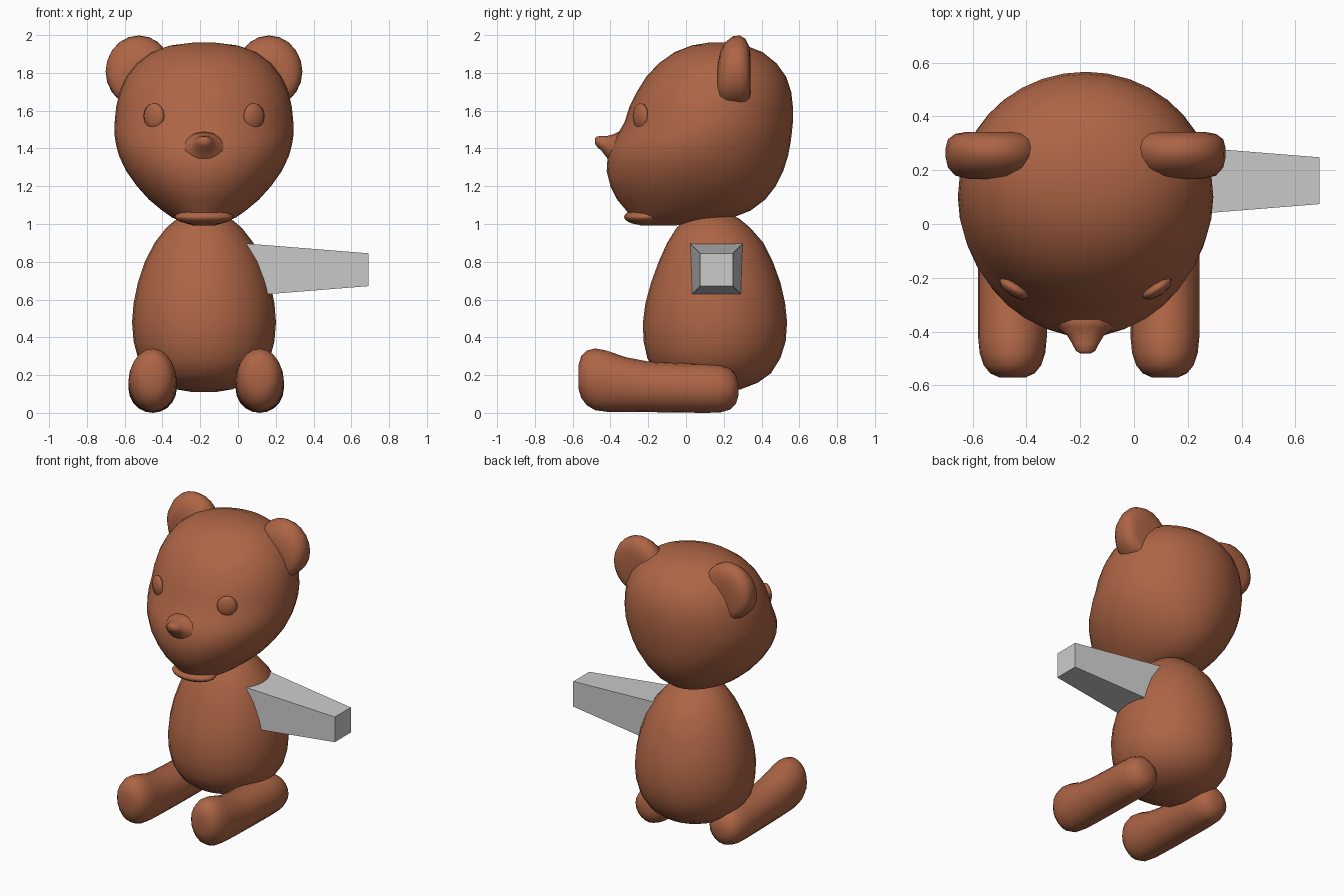
import bpy, bmesh, math
from mathutils import Vector

CX = -0.18  # symmetry axis of the bear
fur = bpy.data.materials.new("brown_fur")
fur.diffuse_color = (0.42, 0.13, 0.06, 1)


def finish(bm, name, smooth=True):
    bmesh.ops.recalc_face_normals(bm, faces=bm.faces)
    me = bpy.data.meshes.new(name)
    bm.to_mesh(me)
    bm.free()
    ob = bpy.data.objects.new(name, me)
    bpy.context.collection.objects.link(ob)
    if smooth:
        me.materials.append(fur)
        for p in me.polygons:
            p.use_smooth = True
    return ob


def loft(name, cx, rings, axis="Z", n=28):
    """Rings of (position on axis, low, high, half width), joined and capped."""
    bm = bmesh.new()
    loops = []
    for pos, lo, hi, hw in rings:
        loop = []
        for i in range(n):
            a = 2 * math.pi * i / n
            x = cx + hw * math.cos(a)
            v = (lo + hi) / 2 + (hi - lo) / 2 * math.sin(a)
            loop.append(bm.verts.new((x, v, pos) if axis == "Z" else (x, pos, v)))
        loops.append(loop)
    for a, b in zip(loops, loops[1:]):
        for i in range(n):
            j = (i + 1) % n
            bm.faces.new((a[i], a[j], b[j], b[i]))
    bm.faces.new(loops[0])
    bm.faces.new(loops[-1])
    return finish(bm, name)


def ellipsoid(name, loc, radii, turn=0, u=16, v=10):
    bm = bmesh.new()
    bmesh.ops.create_uvsphere(bm, u_segments=u, v_segments=v, radius=1)
    ob = finish(bm, name)
    ob.location, ob.scale, ob.rotation_euler = loc, radii, (0, 0, turn)
    return ob


# Egg-shaped body
loft("body", CX, [
    (0.11, 0.09, 0.21, 0.06), (0.125, 0.01, 0.29, 0.15), (0.16, -0.09, 0.38, 0.23),
    (0.21, -0.16, 0.45, 0.295), (0.29, -0.205, 0.50, 0.35), (0.38, -0.225, 0.528, 0.373),
    (0.48, -0.228, 0.535, 0.381), (0.58, -0.215, 0.525, 0.373), (0.69, -0.185, 0.50, 0.35),
    (0.80, -0.145, 0.46, 0.313), (0.90, -0.10, 0.41, 0.262), (0.98, -0.05, 0.34, 0.20),
    (1.03, 0.0, 0.28, 0.14), (1.06, 0.06, 0.22, 0.07)])

# Head, with flat chin and a brow that slopes to the muzzle
loft("head", CX, [
    (0.992, -0.24, -0.06, 0.06), (1.005, -0.28, 0.06, 0.10), (1.035, -0.295, 0.25, 0.17),
    (1.07, -0.315, 0.34, 0.22), (1.13, -0.365, 0.42, 0.292), (1.20, -0.40, 0.475, 0.355),
    (1.28, -0.42, 0.515, 0.412), (1.36, -0.415, 0.54, 0.45), (1.42, -0.395, 0.552, 0.466),
    (1.48, -0.36, 0.56, 0.475), (1.54, -0.325, 0.566, 0.473), (1.62, -0.30, 0.566, 0.465),
    (1.70, -0.26, 0.557, 0.447), (1.78, -0.21, 0.53, 0.41), (1.85, -0.145, 0.48, 0.355),
    (1.91, -0.06, 0.405, 0.275), (1.945, 0.03, 0.315, 0.18), (1.96, 0.12, 0.22, 0.06)], n=36)

# Pointed nose
loft("nose", CX, [
    (-0.482, 1.425, 1.455, 0.018), (-0.472, 1.41, 1.463, 0.036), (-0.445, 1.385, 1.467, 0.05),
    (-0.415, 1.345, 1.467, 0.068), (-0.385, 1.29, 1.475, 0.11), (-0.33, 1.25, 1.50, 0.15)],
    "Y", 16)

# Lower lip
ellipsoid("lower_lip", (CX, -0.22, 1.037), (0.155, 0.108, 0.043))

# Eyes and ears
for side, s in (("left", -1), ("right", 1)):
    ellipsoid(side + "_eye", (CX + s * 0.265, -0.24, 1.57), (0.065, 0.03, 0.07),
              s * math.radians(32), 8, 8)
    loft(side + "_ear", CX + s * 0.345, [
        (0.168, 1.66, 1.84, 0.09), (0.18, 1.63, 1.91, 0.14), (0.21, 1.62, 1.965, 0.167),
        (0.25, 1.62, 1.995, 0.176), (0.285, 1.62, 1.998, 0.175), (0.315, 1.63, 1.98, 0.167),
        (0.335, 1.65, 1.94, 0.14), (0.342, 1.68, 1.89, 0.10)], "Y", 20)

# Legs stretched forward with raised feet
for side, x in (("left", -0.452), ("right", 0.115)):
    loft(side + "_leg", x, [
        (-0.57, 0.13, 0.25, 0.05), (-0.555, 0.08, 0.30, 0.083), (-0.525, 0.04, 0.33, 0.107),
        (-0.48, 0.014, 0.341, 0.122), (-0.42, 0.006, 0.33, 0.128), (-0.32, 0.005, 0.295, 0.128),
        (-0.20, 0.004, 0.272, 0.128), (-0.05, 0.002, 0.264, 0.128), (0.10, 0.0, 0.26, 0.128),
        (0.18, 0.002, 0.255, 0.124), (0.235, 0.018, 0.235, 0.107), (0.265, 0.05, 0.20, 0.075),
        (0.277, 0.09, 0.16, 0.035)], "Y", 20)

# Grey tapered block arm
bm = bmesh.new()
bmesh.ops.create_cube(bm, size=2)
for v in bm.verts:
    x, h = (0.69, 0.087) if v.co.x > 0 else (0.0, 0.142)
    v.co = Vector((x, 0.161 + v.co.y * h, 0.758 + v.co.z * h))
finish(bm, "block_arm", smooth=False)
